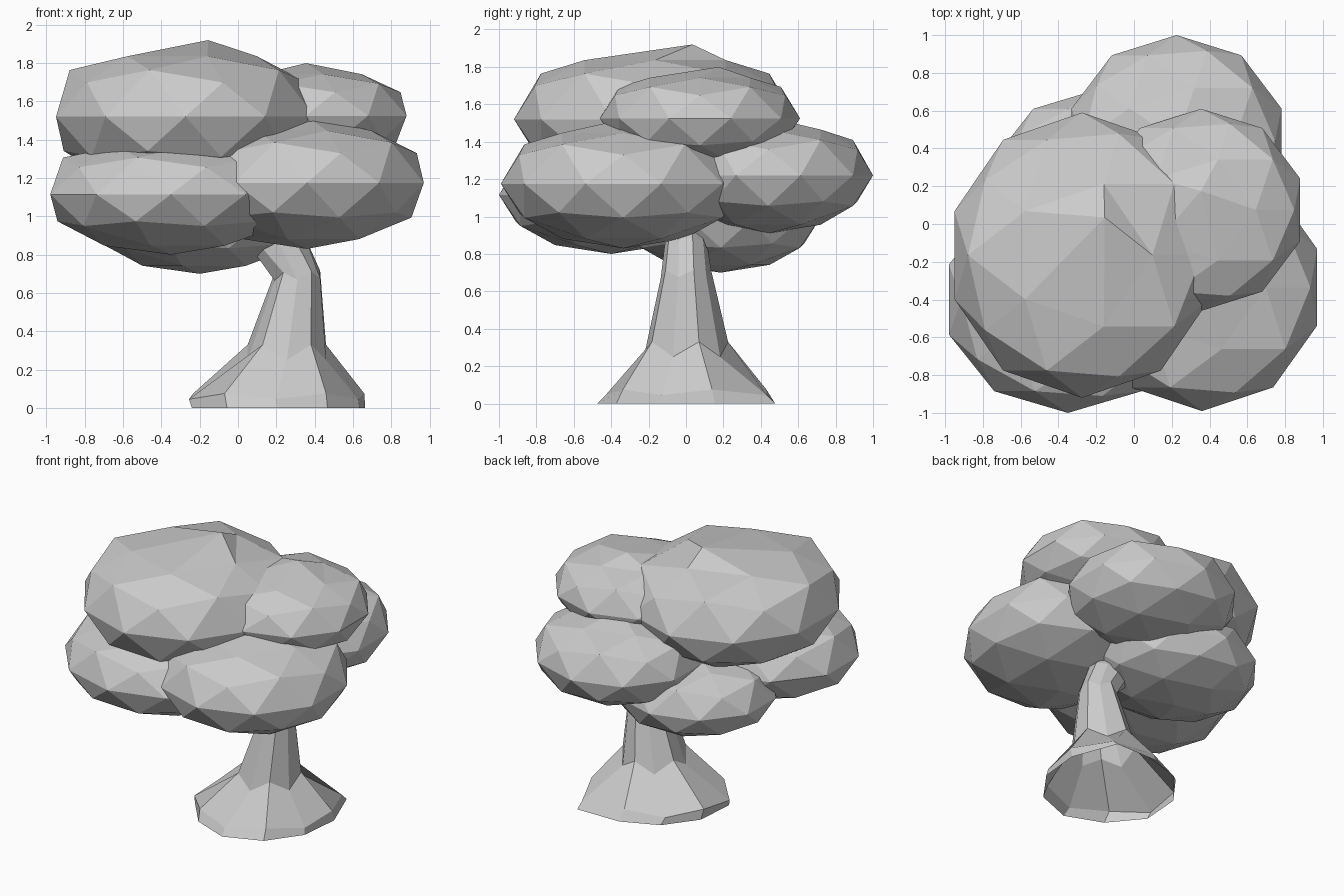
import bpy, bmesh, math

if "Cube" in bpy.data.objects:
    bpy.data.objects.remove(bpy.data.objects["Cube"])


def make_object(name, bm):
    bmesh.ops.recalc_face_normals(bm, faces=bm.faces)
    mesh = bpy.data.meshes.new(name)
    bm.to_mesh(mesh)
    bm.free()
    obj = bpy.data.objects.new(name, mesh)
    bpy.context.collection.objects.link(obj)
    return obj


def leaf_clump(name, low, high, apex=(0, 0)):
    """Faceted icosphere fitted to a box: flatter roof, fuller shoulders, shifted apex."""
    bm = bmesh.new()
    bmesh.ops.create_icosphere(bm, subdivisions=2, radius=1)
    size = [max(abs(v.co[i]) for v in bm.verts) for i in range(3)]
    top = max(bm.verts, key=lambda v: v.co.z)
    for v in bm.verts:
        is_top = v is top
        if 0.8 < v.co.z < 0.9:
            v.co.z = 0.79
        elif 0.5 < v.co.z < 0.6:
            v.co.z = 0.61
        for i in range(3):
            mid, half = (low[i] + high[i]) / 2, (high[i] - low[i]) / 2
            v.co[i] = mid + half * v.co[i] / size[i]
        if is_top:
            v.co.x += apex[0]
            v.co.y += apex[1]
    return make_object(name, bm)


# Foliage clumps
leaf_clump("crown_leaves", (-0.95, -0.92, 1.12), (0.40, 0.59, 1.92), (0.12, 0.2))
leaf_clump("upper_right_leaves", (-0.17, -0.46, 1.25), (0.88, 0.61, 1.80), (0, 0.1))
leaf_clump("front_right_leaves", (-0.25, -0.99, 0.83), (0.97, 0.32, 1.52))
leaf_clump("front_left_leaves", (-0.98, -1.00, 0.80), (0.28, 0.20, 1.43))
leaf_clump("back_leaves", (-0.33, -0.12, 0.91), (0.78, 1.00, 1.53))
leaf_clump("low_back_leaves", (-0.74, -0.34, 0.70), (0.34, 0.71, 1.26))

# Trunk: open flared base, narrowing and bending to the left into the leaves
# ring = centre x, centre z, radius x, radius y, tilt (rise per unit x), waviness
SIDES = 10
rings = [
    (0.205, 0.00, 0.46, 0.475, 0.00, 0.00),
    (0.195, 0.06, 0.465, 0.43, 0.00, 0.015),
    (0.255, 0.29, 0.215, 0.225, 0.00, 0.04),
    (0.31, 0.69, 0.125, 0.135, 0.05, 0.02),
    (0.225, 0.84, 0.135, 0.115, 0.35, 0.00),
    (0.08, 1.00, 0.09, 0.09, 0.80, 0.00),
]
# Root spread around the base; one root reaches out to the back right
spread = [1.05, 1.24, 1.0, 0.95, 0.97, 1.02, 0.97, 1.0, 0.97, 0.98]
bm = bmesh.new()
loops = []
for level, (cx, cz, rx, ry, tilt, wave) in enumerate(rings):
    loop = []
    for k in range(SIDES):
        a = math.radians(18) + math.tau * k / SIDES
        s = spread[k] if level < 2 else 1
        dx = s * rx * math.cos(a)
        z = cz + tilt * dx + wave * (-1) ** k
        loop.append(bm.verts.new((cx + dx, s * ry * math.sin(a), z)))
    loops.append(loop)
for lower, upper in zip(loops, loops[1:]):
    for k in range(SIDES):
        n = (k + 1) % SIDES
        bm.faces.new((lower[k], lower[n], upper[n], upper[k]))
bm.faces.new(loops[-1])
make_object("trunk", bm)
